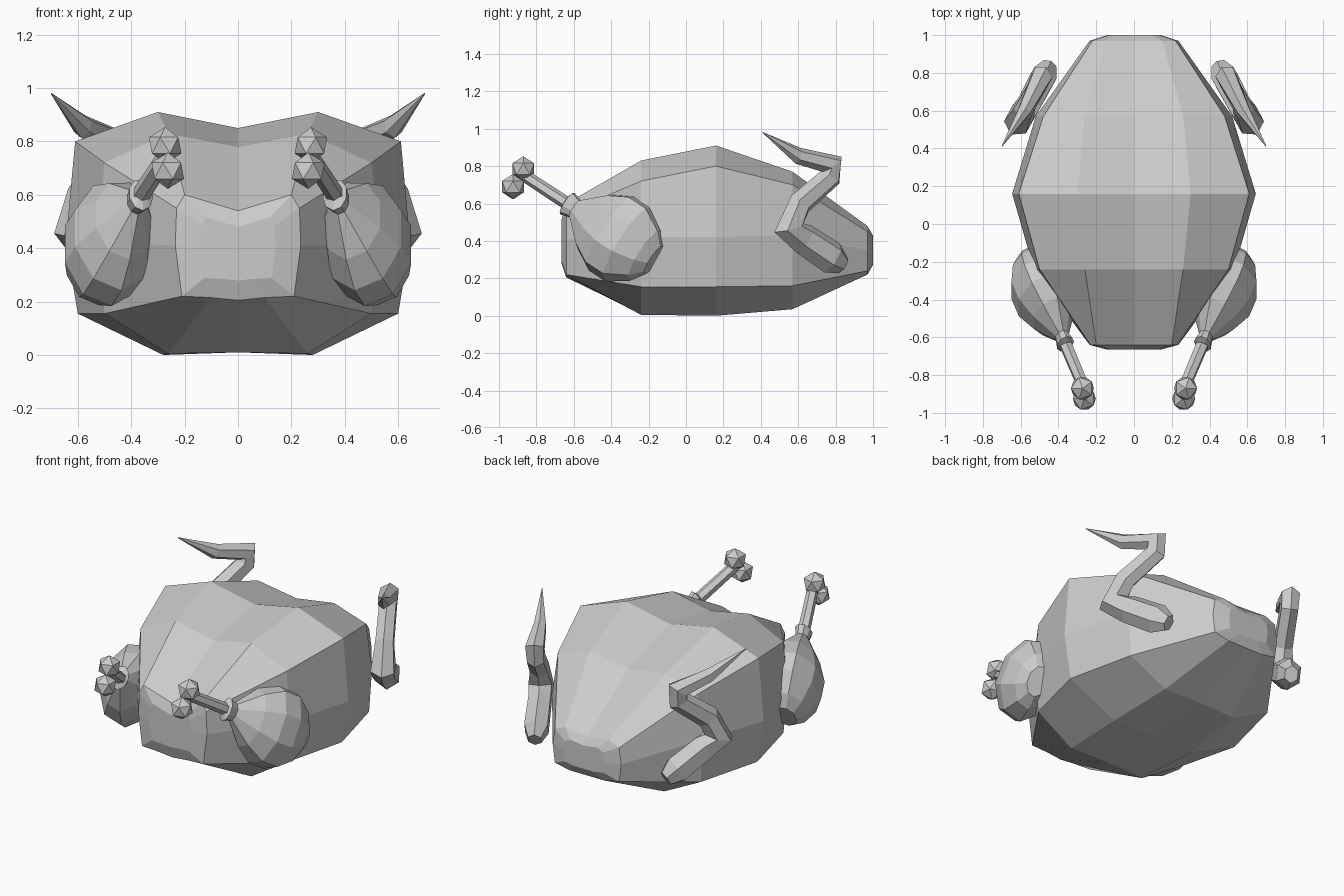
import bpy
import bmesh
import math
from mathutils import Vector

if "Cube" in bpy.data.objects:
    bpy.data.objects.remove(bpy.data.objects["Cube"], do_unlink=True)

grey = bpy.data.materials.new("light_grey")
grey.use_nodes = True
colour = (0.6, 0.6, 0.6, 1)
grey.diffuse_color = colour
grey.node_tree.nodes["Principled BSDF"].inputs["Base Color"].default_value = colour


def finish(name, bm):
    """Turn a right-hand half into a flat-shaded object mirrored across x."""
    bmesh.ops.recalc_face_normals(bm, faces=bm.faces)
    mesh = bpy.data.meshes.new(name)
    bm.to_mesh(mesh)
    bm.free()
    mesh.materials.append(grey)
    obj = bpy.data.objects.new(name, mesh)
    bpy.context.collection.objects.link(obj)
    mirror = obj.modifiers.new("mirror", "MIRROR")
    mirror.use_clip = True
    return obj


def loft(bm, rings, closed):
    """Bridge rows of points with faces; cap both ends."""
    rows = [[bm.verts.new(p) for p in ring] for ring in rings]
    count = len(rows[0])
    for a, b in zip(rows, rows[1:]):
        for i in range(count if closed else count - 1):
            j = (i + 1) % count
            bm.faces.new((a[i], a[j], b[j], b[i]))
    bm.faces.new(rows[0])
    bm.faces.new(rows[-1])


def tube(name, stations, normal, squash, sides):
    """Sweep a faceted section along (point, radius) stations."""
    pts = [Vector(p) for p, r in stations]
    rings = []
    for i, (p, r) in enumerate(stations):
        ahead = pts[min(i + 1, len(pts) - 1)] - pts[i]
        behind = pts[i] - pts[max(i - 1, 0)]
        t = (ahead.normalized() + behind.normalized()).normalized()
        b = (normal - t * normal.dot(t)).normalized()
        s = t.cross(b)
        ring = []
        for k in range(sides):
            a = math.tau * (k + 0.5) / sides
            ring.append(pts[i] + r * (squash * math.cos(a) * b + math.sin(a) * s))
        rings.append(ring)
    bm = bmesh.new()
    loft(bm, rings, True)
    return finish(name, bm)


# Body: half cross-sections (x, z) from the grooved back down to the belly
sections = [
    (-0.64, [(0, .54), (.2, .6), (.23, .55), (.235, .41), (.21, .22), (.1, .215), (0, .205)]),
    (-0.24, [(0, .78), (.26, .83), (.5, .72), (.53, .42), (.5, .155), (.26, .005), (0, .01)]),
    (0.16, [(0, .85), (.3, .91), (.61, .8), (.645, .42), (.6, .155), (.28, 0), (0, .01)]),
    (0.57, [(0, .73), (.26, .77), (.48, .7), (.52, .43), (.5, .16), (.25, .035), (0, .04)]),
    (0.97, [(0, .46), (.15, .48), (.22, .45), (.235, .35), (.22, .24), (.12, .22), (0, .22)]),
]
rings = [[(x, y, z) for x, z in profile] for y, profile in sections]


def bulge(ring, depth, mid):
    return [(x * 0.6, y + depth, mid + (z - mid) * 0.6) for x, y, z in ring]


rings.insert(0, bulge(rings[0], -0.025, 0.39))
rings.append(bulge(rings[-1], 0.03, 0.35))
bm = bmesh.new()
loft(bm, rings, False)
# Drop the closing faces lying on the mirror plane, if any
flat = [f for f in bm.faces if all(abs(v.co.x) < 1e-5 for v in f.verts)]
bmesh.ops.delete(bm, geom=flat, context="FACES")
finish("body", bm)

# Drumsticks: plump thigh, flared cuff and thin bone on one axis
centre = Vector((0.48, -0.36, 0.42))
axis = Vector((-0.11, -0.26, 0.17))


def along(pairs):
    return [(centre + axis * t, r) for t, r in pairs]


side = Vector((1, 0, 0))
tube("drumstick", along([(-.72, .09), (-.55, .165), (-.2, .24), (.15, .24),
                         (.5, .175), (.75, .1), (.9, .055), (1.06, .07), (1.1, .035)]),
     side, 0.69, 9)
tube("leg_bone", along([(1.0, .035), (1.92, .033)]), side, 1.0, 6)

# Bone knuckles
for name, place in (("upper_knuckle", (.273, -.87, .785)), ("lower_knuckle", (.263, -.925, .69))):
    bm = bmesh.new()
    bmesh.ops.create_icosphere(bm, subdivisions=1, radius=0.068)
    bmesh.ops.translate(bm, verts=bm.verts, vec=place)
    finish(name, bm)

# Wings: folded zigzag ending in a pointed tip
tube("wing", [((.45, .84, .27), .05), ((.48, .78, .31), .09), ((.56, .63, .41), .085),
              ((.61, .55, .47), .09), ((.58, .61, .60), .068), ((.49, .77, .74), .065),
              ((.49, .78, .81), .07), ((.58, .60, .855), .045), ((.7, .41, .98), .002)],
     Vector((0.88, 0.47, 0)), 0.85, 6)
